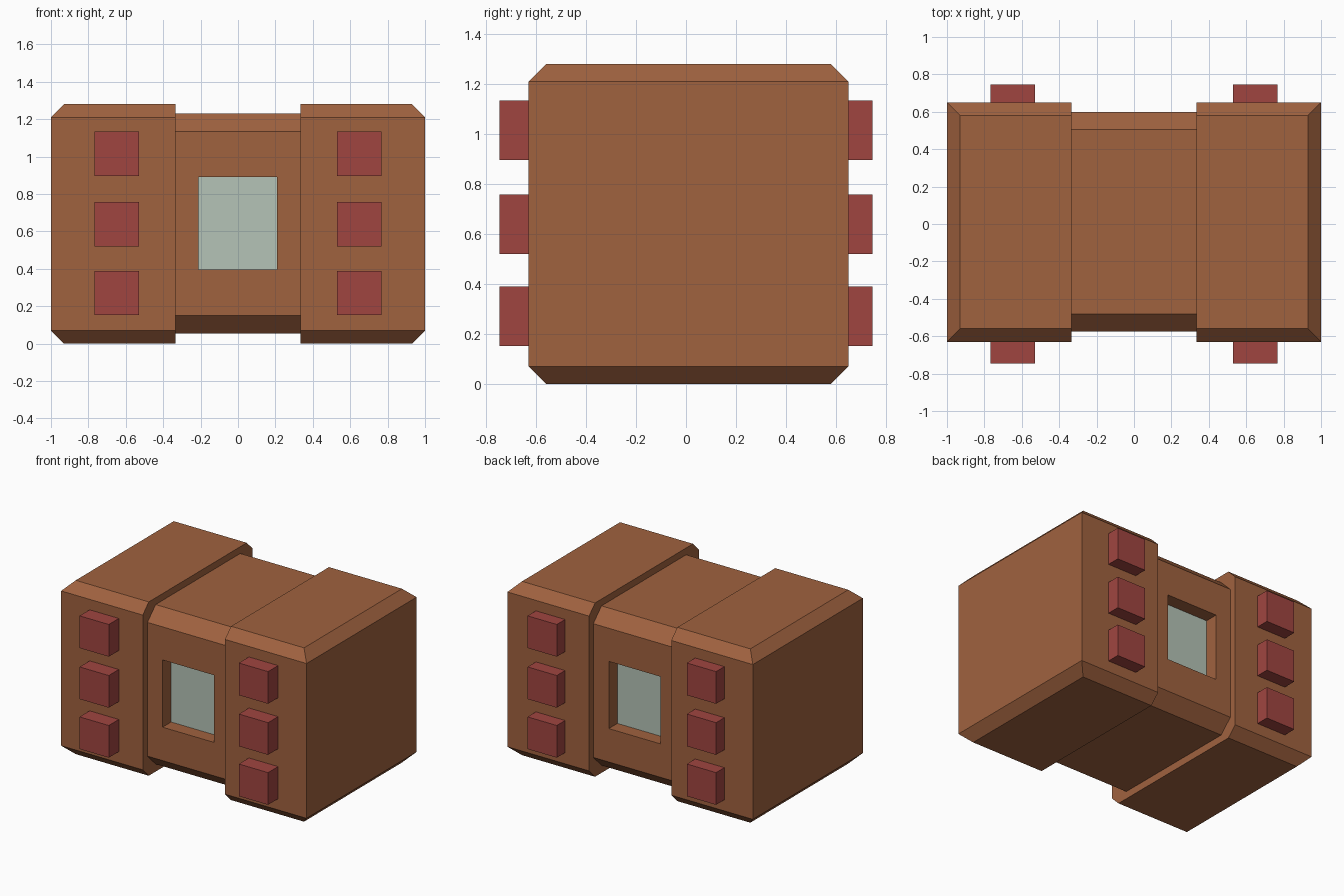
import bpy, bmesh

if "Cube" in bpy.data.objects:
    bpy.data.objects.remove(bpy.data.objects["Cube"])


def material(name, rgb):
    lin = [((c / 255 + 0.055) / 1.055) ** 2.4 for c in rgb]
    m = bpy.data.materials.new(name)
    m.diffuse_color = (*lin, 1)
    m.use_nodes = True
    m.node_tree.nodes["Principled BSDF"].inputs["Base Color"].default_value = m.diffuse_color
    return m


BROWN = material("brown casing", (160, 98, 63))
RED = material("red button", (160, 69, 64))
GLASS = material("pale glass", (181, 196, 183))


def loft(bm, rings, cap_start=True, cap_end=True):
    """Skin a list of equal-length point rings; returns the end cap."""
    loops = [[bm.verts.new(p) for p in ring] for ring in rings]
    n = len(loops[0])
    for a, b in zip(loops, loops[1:]):
        for i in range(n):
            j = (i + 1) % n
            bm.faces.new((a[i], a[j], b[j], b[i]))
    if cap_start:
        bm.faces.new(loops[0])
    return bm.faces.new(loops[-1]) if cap_end else None


def finish(bm, name, *mats):
    bmesh.ops.remove_doubles(bm, verts=bm.verts, dist=1e-5)
    bmesh.ops.recalc_face_normals(bm, faces=bm.faces)
    me = bpy.data.meshes.new(name)
    bm.to_mesh(me)
    bm.free()
    for m in mats:
        me.materials.append(m)
    ob = bpy.data.objects.new(name, me)
    bpy.context.collection.objects.link(ob)
    return ob


def rect_xy(x0, x1, y0, y1, z):
    return [(x0, y0, z), (x1, y0, z), (x1, y1, z), (x0, y1, z)]


def rect_xz(x0, x1, z0, z1, y):
    return [(x0, y, z0), (x1, y, z0), (x1, y, z1), (x0, y, z1)]


FRONT, BACK, HEIGHT = -0.63, 0.65, 1.28
INNER = 0.335
C = 0.07  # chamfer of the end blocks

for side, s in (("left", -1), ("right", 1)):
    # End block, chamfered at top and bottom except on its inner side
    bm = bmesh.new()
    rings = []
    for z, c in ((0, C), (C, 0), (HEIGHT - C, 0), (HEIGHT, C)):
        rings.append(rect_xy(s * INNER, s * (1 - c), FRONT + c, BACK - c, z))
    loft(bm, rings)
    finish(bm, f"{side}_end_block", BROWN)

    # Three buttons on the front and back of each block
    for face, y0, y1 in (("front", -0.747, FRONT), ("back", BACK, 0.747)):
        for row, z0 in (("lower", 0.152), ("middle", 0.52), ("upper", 0.896)):
            bm = bmesh.new()
            loft(bm, [rect_xy(s * 0.53, s * 0.768, y0, y1, z)
                      for z in (z0, z0 + 0.237)])
            finish(bm, f"{side}_{face}_{row}_button", RED)

# Middle block: chamfered octagon profile swept across x
Y0, Y1, Z0, Z1, K = -0.575, 0.60, 0.055, 1.23, 0.095
profile = [(Y0, Z0 + K), (Y0 + K, Z0), (Y1 - K, Z0), (Y1, Z0 + K),
           (Y1, Z1 - K), (Y1 - K, Z1), (Y0 + K, Z1), (Y0, Z1 - K)]
bm = bmesh.new()
loft(bm, [[(x, y, z) for y, z in profile] for x in (-INNER, INNER)])
flat = [f for f in bm.faces
        if len(f.verts) == 4 and len({round(v.co.y, 4) for v in f.verts}) == 1]
bmesh.ops.delete(bm, geom=flat, context='FACES_ONLY')

# Recessed window in the front and back of the middle block
for y, d in ((Y0, 0.1), (Y1, -0.1)):
    pane = loft(bm, [rect_xz(-INNER, INNER, Z0 + K, Z1 - K, y),
                     rect_xz(-0.212, 0.209, 0.396, 0.891, y),
                     rect_xz(-0.212, 0.209, 0.396, 0.891, y + d)],
                cap_start=False)
    pane.material_index = 1
finish(bm, "middle_block_with_windows", BROWN, GLASS)
